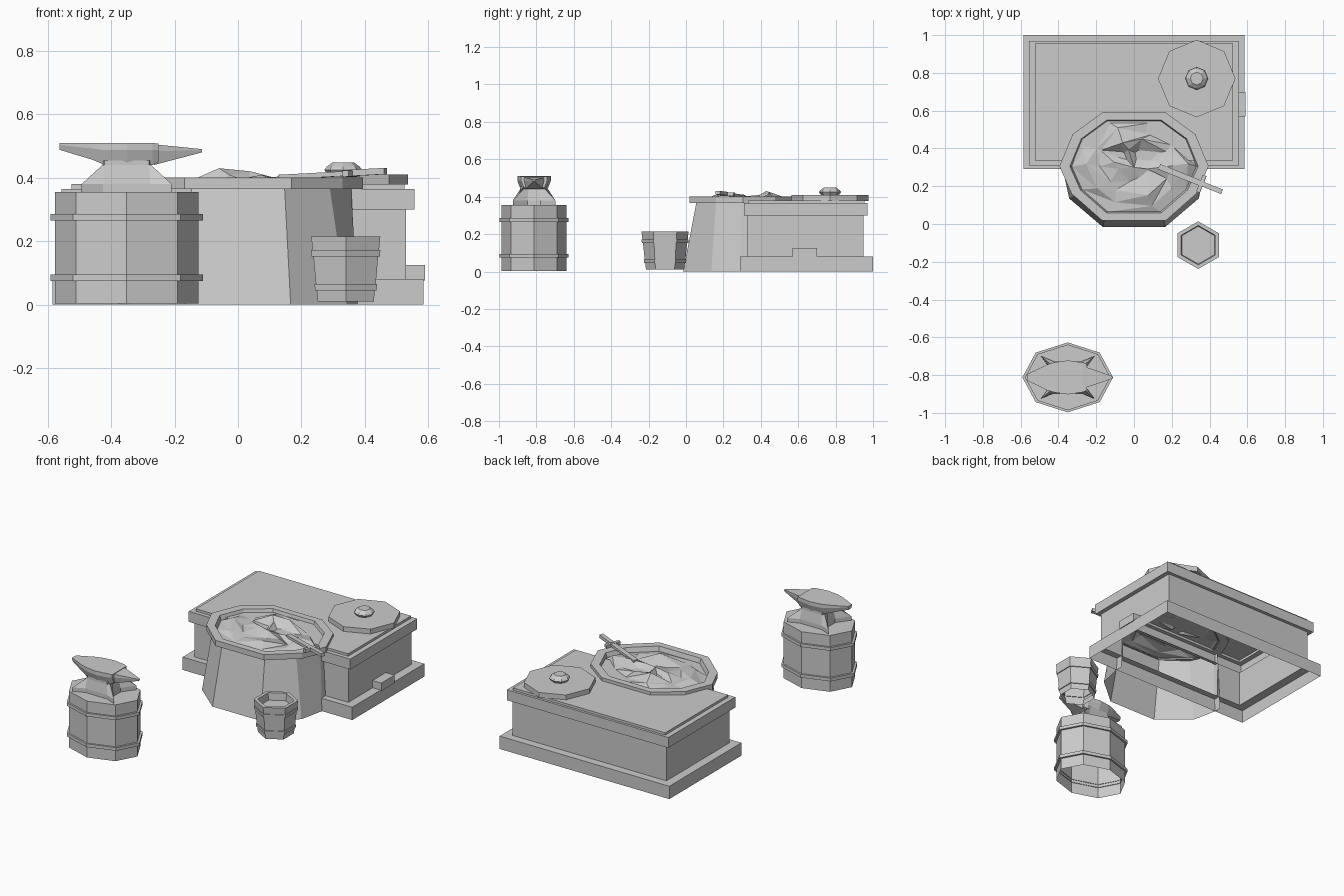
import bpy, math, random
from mathutils import Euler, Vector

if "Cube" in bpy.data.objects:
    bpy.data.objects.remove(bpy.data.objects["Cube"])

random.seed(4)


def mesh(name, verts, faces):
    me = bpy.data.meshes.new(name)
    me.from_pydata(verts, [], faces)
    me.update()
    ob = bpy.data.objects.new(name, me)
    bpy.context.collection.objects.link(ob)
    return ob


def loft(name, rings, bottom=False, top=False, closed=True, skip=()):
    """Skin a stack of equal-length rings of 3D points."""
    n = len(rings[0])
    verts = [p for r in rings for p in r]
    faces = []
    for k in range(len(rings) - 1):
        for i in range(n if closed else n - 1):
            if (k, i) in skip:
                continue
            j = (i + 1) % n
            faces.append((k*n + i, k*n + j, (k+1)*n + j, (k+1)*n + i))
    if bottom:
        faces.append(tuple(reversed(range(n))))
    if top:
        faces.append(tuple(range(len(verts) - n, len(verts))))
    return mesh(name, verts, faces)


def poly(n, cx, cy, rx, ry, z, off=0.0):
    return [(cx + rx*math.cos(off + 2*math.pi*i/n),
             cy + ry*math.sin(off + 2*math.pi*i/n), z) for i in range(n)]


def rect(x, y0, y1, z):
    return [(-x, y0, z), (x, y0, z), (x, y1, z), (-x, y1, z)]


def box(name, c, s, rot=(0, 0, 0)):
    m = Euler(rot).to_matrix()
    v = [Vector(c) + m @ Vector((a*s[0]/2, b*s[1]/2, d*s[2]/2))
         for d in (-1, 1) for a, b in ((-1, -1), (1, -1), (1, 1), (-1, 1))]
    return loft(name, [v[:4], v[4:]], True, True)


# Hearth block: stepped hollow shell, front open behind the fire pot
loft("hearth_block", [
    rect(.585, .29, 1.0, 0), rect(.585, .29, 1.0, .08),
    rect(.53, .33, .95, .08), rect(.53, .33, .95, .30),
    rect(.557, .31, .97, .30), rect(.557, .31, .97, .365),
    rect(.525, .335, .955, .365), rect(.525, .335, .955, .38)],
    top=True, skip={(2, 0)})
for side, sx in (("left", -1), ("right", 1)):
    mesh("hearth_front_" + side,
         [(sx*.36, .33, .08), (sx*.53, .33, .08), (sx*.53, .33, .30), (sx*.36, .33, .30)],
         [(0, 1, 2, 3) if sx > 0 else (3, 2, 1, 0)])
box("side_step", (.56, .635, .1), (.06, .13, .05))


# Fire pot: flared front wall and a ten-sided rim
def wall(half, z):
    return [(-x, y, z) for x, y in reversed(half)] + [(x, y, z) for x, y in half]


loft("pot_wall", [wall([(.166, -.015), (.343, .135), (.377, .29), (.377, .335)], 0),
                  wall([(.147, .055), (.29, .16), (.357, .30), (.357, .335)], .367)],
     closed=False)

half = [(.168, .018), (.33, .16), (.395, .305), (.325, .475), (.168, .59)]
outline = half + [(-x, y) for x, y in reversed(half)]


def pot(s, z):
    return [(x*s, .305 + (y - .305)*s, z) for x, y in outline]


loft("pot_rim", [pot(.85, .365), pot(1, .365), pot(1, .4), pot(.86, .4), pot(.83, .365)])

# Coals: jagged bed of flat triangles
rings = [pot(.84, .37)]
for s in (.66, .46, .24):
    rings.append([(x + random.uniform(-.03, .03), y + random.uniform(-.025, .025),
                   random.uniform(.365, .412)) for x, y, z in pot(s, 0)])
rings[2][4] = (.04, .45, .42)
rings[2][5] = (-.06, .43, .43)
n = len(outline)
verts = [p for r in rings for p in r] + [(0, .3, .40)]
faces = []
for k in range(3):
    for i in range(n):
        a, b = k*n + i, k*n + (i + 1) % n
        faces += [(a, b, b + n), (a, b + n, a + n)]
faces += [(3*n + i, 3*n + (i + 1) % n, 4*n) for i in range(n)]
mesh("coals", verts, faces)

# Unfinished blade lying in the coals
tilt = (0, -.05, -.38)
box("blade", (.25, .257, .408), (.25, .03, .015), tilt)
box("blade_guard", (.357, .213, .413), (.02, .095, .02), tilt)
box("blade_grip", (.412, .192, .418), (.115, .026, .02), tilt)

# Round lid with knob
lid = (.332, .77)
loft("lid", [poly(8, *lid, .205, .205, .378), poly(8, *lid, .205, .205, .41)], True, True)
loft("lid_knob", [poly(8, *lid, r, r, z) for r, z in
                  ((.045, .405), (.06, .425), (.052, .435), (.034, .448))], top=True)

# Water bucket with hoops
q = math.pi / 6
loft("bucket", [poly(6, .34, -.112, r, r, z, q) for r, z in
                ((.102, .01), (.106, .045), (.112, .045), (.114, .065), (.109, .065),
                 (.118, .152), (.124, .152), (.126, .172), (.121, .172), (.126, .215),
                 (.104, .215), (.1, .17))], top=True)

# Barrel stand with hoops
bc = (-.351, -.812)
loft("barrel", [poly(8, *bc, .226, .174, z) for z in (.004, .355)], top=True)
for name, z in (("lower_hoop", .074), ("upper_hoop", .265)):
    loft(name, [poly(8, *bc, .222, .17, z), poly(8, *bc, .24, .185, z),
                poly(8, *bc, .24, .185, z + .02), poly(8, *bc, .222, .17, z + .02)])


# Anvil: four-footed base, waist, face and horn
def star(pts, z):
    out = []
    for sx, sy, rev in ((1, 1, 0), (-1, 1, 1), (-1, -1, 0), (1, -1, 1)):
        out += [(bc[0] + sx*x, bc[1] + sy*y, z) for x, y in (pts[::-1] if rev else pts)]
    return out


feet = [(.085, .035), (.142, .113), (.075, .085)]
neck = [(.075, .03), (.077, .058), (.07, .075)]
loft("anvil_base", [star(feet, .354), star(feet, .38), star(neck, .44), star(neck, .455)])


def section(x, hw, zb, zt):
    y = bc[1]
    return [(x, y - hw*.8, zb), (x, y + hw*.8, zb), (x, y + hw, (zb + zt*2)/3),
            (x, y + hw, zt), (x, y - hw, zt), (x, y - hw, (zb + zt*2)/3)]


loft("anvil_face", [section(-.563, .018, .488, .51), section(-.46, .068, .457, .51),
                    section(-.42, .08, .44, .51), section(-.35, .09, .44, .51),
                    section(-.27, .078, .44, .51), section(-.25, .07, .45, .507)], True, True)
loft("anvil_horn", [section(-.265, .058, .44, .505), section(-.19, .033, .46, .498),
                    section(-.113, .006, .48, .49)], True, True)
